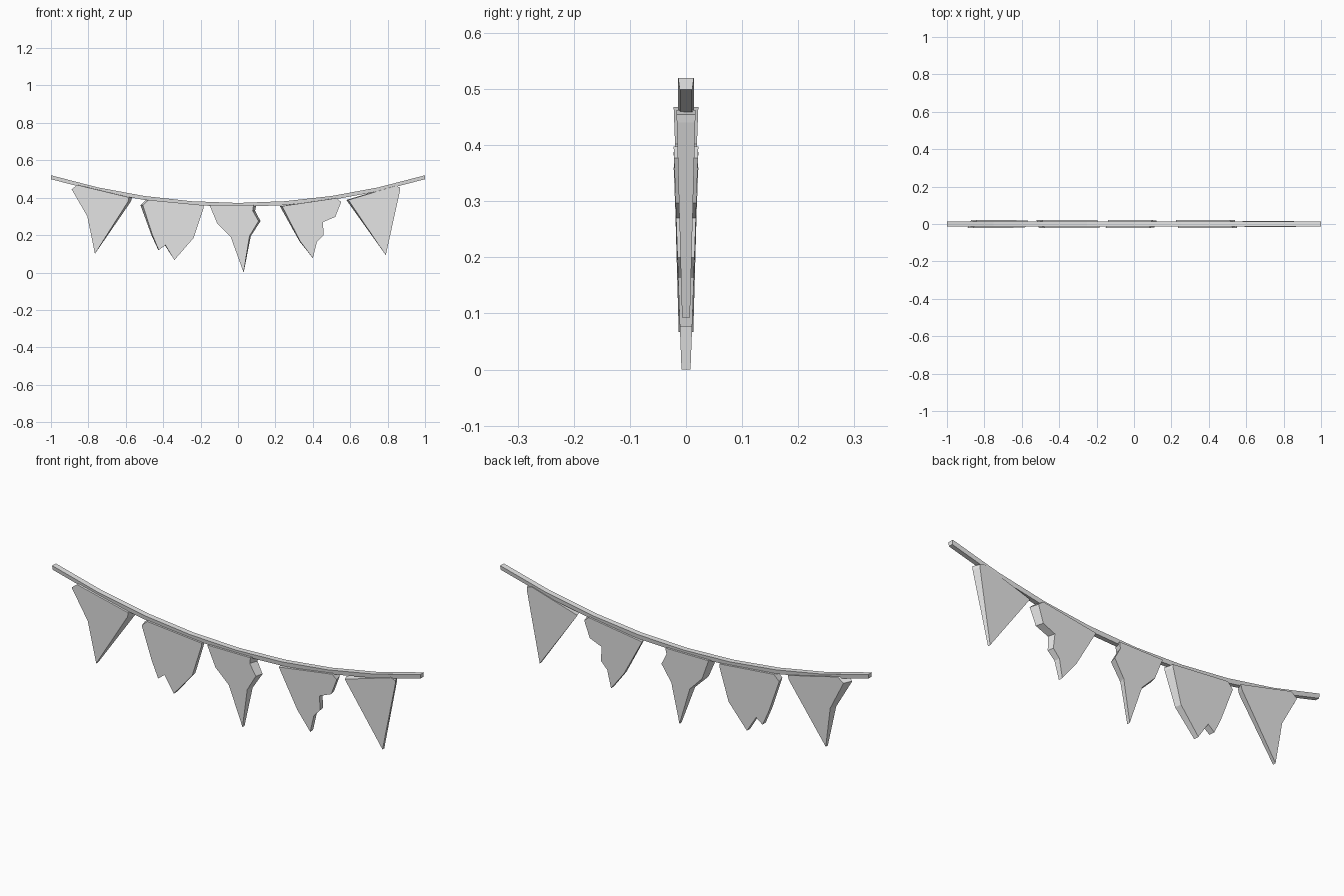
import bpy
import bmesh

cube = bpy.data.objects.get("Cube")
if cube:
    bpy.data.objects.remove(cube, do_unlink=True)

# One plain grey for the whole model
grey = bpy.data.materials.new("plain grey")
grey.use_nodes = True
grey.diffuse_color = (0.8, 0.8, 0.8, 1)
grey.node_tree.nodes["Principled BSDF"].inputs["Base Color"].default_value = grey.diffuse_color


def bridge_rings(name, rings):
    """Skin a row of matching vertex rings, capping the first and last."""
    bm = bmesh.new()
    loops = [[bm.verts.new(point) for point in ring] for ring in rings]
    for first, second in zip(loops, loops[1:]):
        count = len(first)
        for i in range(count):
            j = (i + 1) % count
            bm.faces.new((first[i], first[j], second[j], second[i]))
    bm.faces.new(loops[0])
    bm.faces.new(loops[-1])
    bmesh.ops.recalc_face_normals(bm, faces=bm.faces)
    mesh = bpy.data.meshes.new(name)
    bm.to_mesh(mesh)
    bm.free()
    mesh.materials.append(grey)
    obj = bpy.data.objects.new(name, mesh)
    bpy.context.collection.objects.link(obj)
    return obj


def rope_section(x):
    """Trapezoid cross-section of the sagging rope at x."""
    top = 0.372 + 0.148 * x * x
    bottom = top - 0.021
    return [(x, -0.014, top), (x, 0.014, top), (x, 0.011, bottom), (x, -0.011, bottom)]


def flag(name, outline, thick_top, thick_tip, slant):
    """Torn cloth slab, thinner toward its tip, with its sides slanted front to back."""
    heights = [z for x, z in outline]
    low, high = min(heights), max(heights)

    def side(direction):
        ring = []
        for x, z in outline:
            t = (z - low) / (high - low)
            half = thick_tip + (thick_top - thick_tip) * t
            ring.append((x + direction * slant * t / 2, direction * half, z))
        return ring

    return bridge_rings(name, [side(-1), side(1)])


# Sagging rope in straight segments
segments = 8
bridge_rings("rope", [rope_section(2 * i / segments - 1) for i in range(segments + 1)])

# Five ragged flags, from the model's right to its left
flag("far_right_flag",
     [(-.88, .445), (-.85, .468), (-.575, .402), (-.58, .38), (-.765, .1), (-.8, .3)],
     thick_top=.022, thick_tip=.008, slant=.02)
flag("right_flag",
     [(-.515, .36), (-.485, .388), (-.19, .36), (-.19, .345), (-.24, .185),
      (-.34, .067), (-.39, .147), (-.425, .12), (-.46, .2)],
     thick_top=.022, thick_tip=.013, slant=-.014)
flag("middle_flag",
     [(-.145, .36), (.09, .36), (.085, .33), (.115, .275), (.065, .195),
      (.03, 0), (-.035, .19), (-.105, .26)],
     thick_top=.022, thick_tip=.008, slant=.014)
flag("left_flag",
     [(.23, .355), (.52, .398), (.545, .377), (.515, .297), (.45, .27),
      (.455, .2), (.42, .163), (.4, .077), (.33, .168)],
     thick_top=.022, thick_tip=.011, slant=-.014)
flag("far_left_flag",
     [(.585, .388), (.835, .463), (.86, .455), (.86, .44), (.79, .093)],
     thick_top=.017, thick_tip=.007, slant=-.014)
